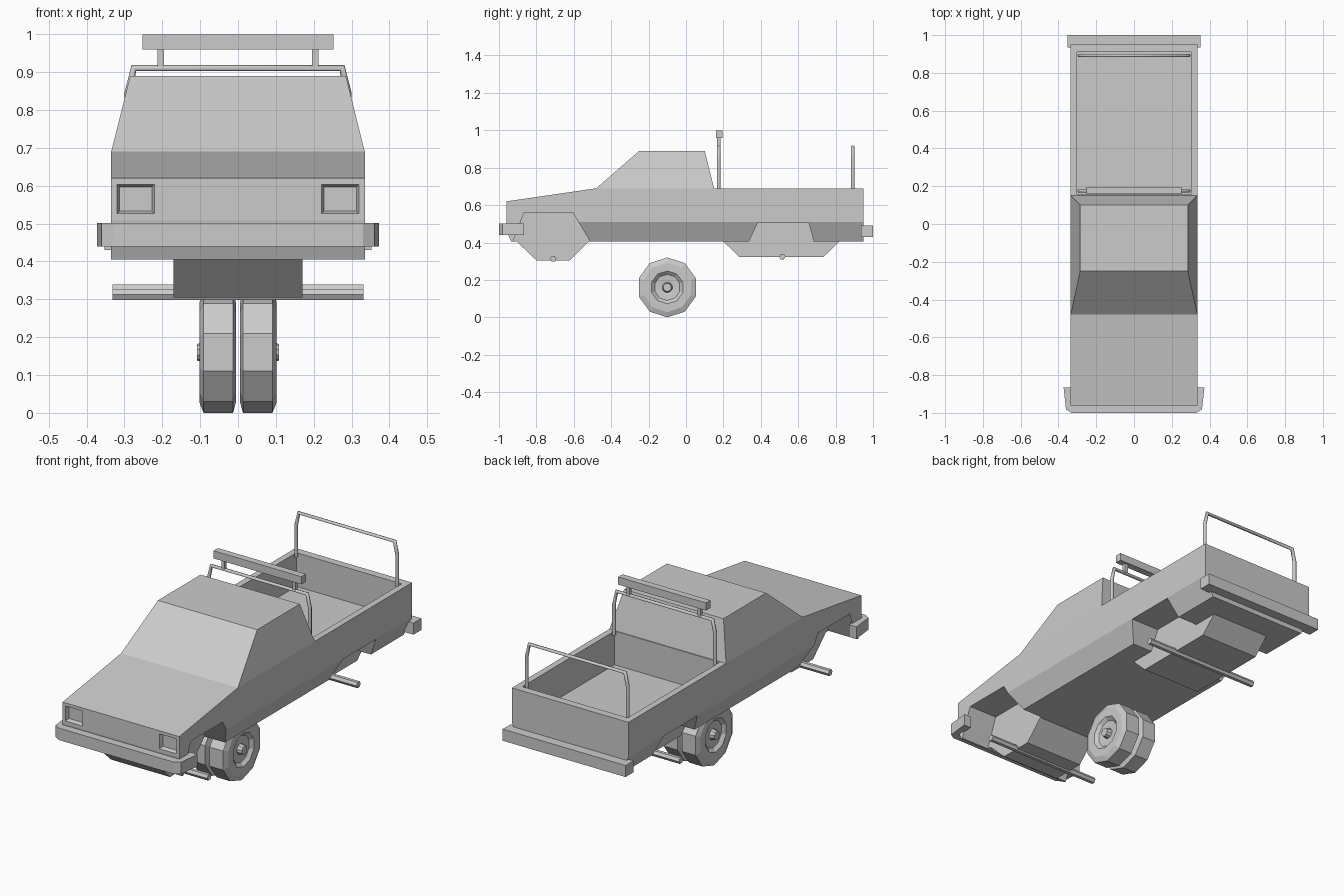
import bpy
import bmesh
from math import pi, sin, cos

cube = bpy.data.objects.get("Cube")
if cube:
    bpy.data.objects.remove(cube, do_unlink=True)

GREY = (0.6, 0.6, 0.6, 1)
mat = bpy.data.materials.new("plain grey")
mat.use_nodes = True
mat.diffuse_color = GREY
mat.node_tree.nodes["Principled BSDF"].inputs["Base Color"].default_value = GREY


def finish(name, bm):
    bmesh.ops.recalc_face_normals(bm, faces=bm.faces)
    mesh = bpy.data.meshes.new(name)
    bm.to_mesh(mesh)
    bm.free()
    obj = bpy.data.objects.new(name, mesh)
    mesh.materials.append(mat)
    bpy.context.collection.objects.link(obj)
    return obj


def loft(name, ring_a, ring_b):
    """Solid between two matching outlines."""
    bm = bmesh.new()
    a = [bm.verts.new(p) for p in ring_a]
    b = [bm.verts.new(p) for p in ring_b]
    bm.faces.new(a)
    bm.faces.new(b)
    for i in range(len(a)):
        j = (i + 1) % len(a)
        bm.faces.new((a[i], a[j], b[j], b[i]))
    return finish(name, bm)


def side_prism(name, profile, x0, x1):
    return loft(name, [(x0, y, z) for y, z in profile], [(x1, y, z) for y, z in profile])


def rect(x0, x1, y0, y1, z):
    return [(x0, y0, z), (x1, y0, z), (x1, y1, z), (x0, y1, z)]


def box(name, x0, x1, y0, y1, z0, z1):
    return loft(name, rect(x0, x1, y0, y1, z0), rect(x0, x1, y0, y1, z1))


def cut(obj, cutter):
    mod = obj.modifiers.new("cut", "BOOLEAN")
    mod.operation = "DIFFERENCE"
    mod.solver = "EXACT"
    mod.object = cutter
    bpy.context.view_layer.objects.active = obj
    bpy.ops.object.modifier_apply(modifier=mod.name)


def discard(obj):
    bpy.data.objects.remove(obj, do_unlink=True)


# Body: upper hull, tapered sill, front valance and cab
hull = side_prism("body_hull", [(-0.96, 0.62), (-0.48, 0.69), (0.95, 0.69),
                                (0.95, 0.51), (-0.96, 0.51)], -0.335, 0.335)
sill = loft("lower_body", rect(-0.285, 0.285, -0.91, 0.95, 0.405),
            rect(-0.335, 0.335, -0.91, 0.95, 0.51))
valance = side_prism("front_valance", [(-0.96, 0.51), (-0.95, 0.44), (-0.935, 0.405),
                                       (-0.88, 0.405), (-0.88, 0.51)], -0.335, 0.335)
loft("cab", rect(-0.335, 0.335, -0.48, 0.15, 0.69), rect(-0.285, 0.285, -0.25, 0.1, 0.89))

# Open cargo bed
bed = box("bed_cutter", -0.302, 0.302, 0.155, 0.91, 0.515, 0.8)
cut(hull, bed)
discard(bed)

# Wheel arches
FRONT_ARCH = [(-0.865, 0.56), (-0.605, 0.56), (-0.498, 0.38), (-0.935, 0.38)]
REAR_ARCH = [(0.385, 0.508), (0.655, 0.508), (0.69, 0.38), (0.325, 0.38)]
for side in (-1, 1):
    for arch, parts in ((FRONT_ARCH, (hull, sill, valance)), (REAR_ARCH, (sill,))):
        cutter = side_prism("arch_cutter", arch, side * 0.17, side * 0.5)
        for part in parts:
            cut(part, cutter)
        discard(cutter)

# Recessed headlights
for side in (-1, 1):
    def lamp(y, m):
        x0, x1 = sorted((side * (0.217 + m), side * (0.323 - m)))
        return [(x0, y, 0.523 + m), (x1, y, 0.523 + m), (x1, y, 0.607 - m), (x0, y, 0.607 - m)]
    cutter = loft("headlight_cutter", lamp(-0.97, 0), lamp(-0.94, 0.01))
    cut(hull, cutter)
    discard(cutter)

# Underbody housings and axles
side_prism("front_housing", [(-0.91, 0.41), (-0.8, 0.305), (-0.62, 0.305), (-0.515, 0.41)], -0.17, 0.17)
side_prism("rear_housing", [(0.195, 0.41), (0.285, 0.323), (0.735, 0.323), (0.825, 0.41)], -0.17, 0.17)


def axle(name, y, z, r=0.017):
    hexagon = [(y + r * cos(k * pi / 3), z + r * sin(k * pi / 3)) for k in range(6)]
    side_prism(name, hexagon, -0.332, 0.332)


axle("front_axle", -0.71, 0.313)
axle("rear_axle", 0.515, 0.325)

# Bumpers
half = [(0.33, -0.865), (0.373, -0.865), (0.36, -0.982), (0.33, -1.0)]
inner = [(-0.33, -0.95), (0.33, -0.95)]
outline = half + [(-x, y) for x, y in reversed(half)] + inner
loft("front_bumper", [(x, y, 0.44) for x, y in outline], [(x, y, 0.502) for x, y in outline])
box("rear_bumper", -0.353, 0.353, 0.935, 1.0, 0.43, 0.49)


# Roll bars, light bar and its posts
def roll_bar(name, y):
    curve = bpy.data.curves.new(name, "CURVE")
    curve.dimensions = "3D"
    curve.bevel_depth = 0.01
    curve.bevel_resolution = 1
    curve.use_fill_caps = True
    half_path = [(0.29, 0.68), (0.29, 0.845), (0.275, 0.911)]
    path = half_path + [(-x, z) for x, z in reversed(half_path)]
    spline = curve.splines.new("POLY")
    spline.points.add(len(path) - 1)
    for point, (x, z) in zip(spline.points, path):
        point.co = (x, y, z, 1)
    curve.materials.append(mat)
    obj = bpy.data.objects.new(name, curve)
    bpy.context.collection.objects.link(obj)


roll_bar("front_roll_bar", 0.175)
roll_bar("rear_roll_bar", 0.892)
box("light_bar", -0.252, 0.252, 0.16, 0.196, 0.96, 1.0)
for side, label in ((-1, "right"), (1, "left")):
    x = side * 0.204
    box(label + "_light_post", x - 0.009, x + 0.009, 0.167, 0.185, 0.91, 0.965)


# Ten-sided wheels, standing together under the middle
def wheel(name, side):
    profile = [(0.005, 0), (0.005, 0.13), (0.013, 0.16), (0.091, 0.16), (0.102, 0.132),
               (0.102, 0.088), (0.086, 0.07), (0.082, 0.028), (0.108, 0.022), (0.108, 0)]
    bm = bmesh.new()
    verts = [bm.verts.new((side * x, 0, r)) for x, r in profile]
    edges = [bm.edges.new(pair) for pair in zip(verts, verts[1:])]
    bmesh.ops.spin(bm, geom=verts + edges, cent=(0, 0, 0), axis=(1, 0, 0),
                   angle=2 * pi, steps=10, use_merge=True)
    bmesh.ops.remove_doubles(bm, verts=bm.verts, dist=0.0005)
    finish(name, bm).location = (0, -0.1, 0.16)


wheel("right_wheel", -1)
wheel("left_wheel", 1)
